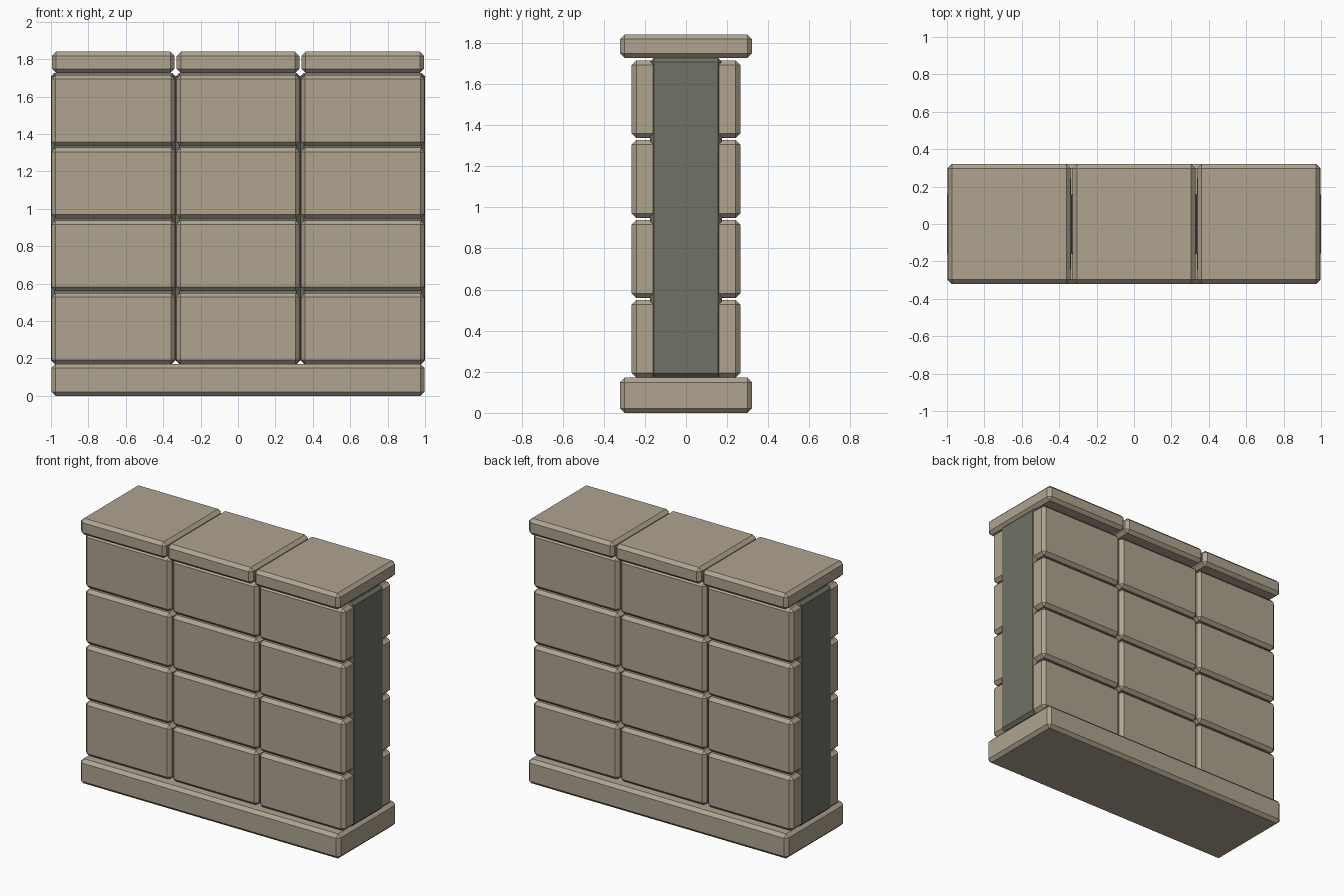
import bpy, bmesh

if "Cube" in bpy.data.objects:
    bpy.data.objects.remove(bpy.data.objects["Cube"])


def material(name, rgb):
    m = bpy.data.materials.new(name)
    m.diffuse_color = (*rgb, 1.0)
    m.use_nodes = True
    m.node_tree.nodes["Principled BSDF"].inputs["Base Color"].default_value = m.diffuse_color
    return m


STONE = material("sandy_stone", (0.43, 0.37, 0.28))
CORE = material("dark_mortar", (0.16, 0.166, 0.13))


def block(name, x, y, z, mat, bevel=0.022):
    """Chamfered box given its (min, max) extent on each axis."""
    bm = bmesh.new()
    bmesh.ops.create_cube(bm, size=1.0)
    for v in bm.verts:
        for i, (lo, hi) in enumerate((x, y, z)):
            v.co[i] = lo if v.co[i] < 0 else hi
    bmesh.ops.bevel(bm, geom=bm.edges[:], offset=bevel, segments=1,
                    profile=0.5, affect='EDGES')
    bmesh.ops.recalc_face_normals(bm, faces=bm.faces[:])
    me = bpy.data.meshes.new(name)
    bm.to_mesh(me)
    bm.free()
    me.materials.append(mat)
    ob = bpy.data.objects.new(name, me)
    bpy.context.collection.objects.link(ob)
    return ob


# Long plinth under the whole wall
block("base", (-0.998, 0.998), (-0.32, 0.32), (0.0, 0.171), STONE)

PITCH = 0.667
for col in range(3):
    cx = (col - 1) * PITCH
    # Dark inner core, one piece per column, touching its neighbours
    block(f"core_{col}", (cx - 0.3335, cx + 0.3335), (-0.176, 0.176),
          (0.171, 1.727), CORE, 0.02)
    # Cap stone
    block(f"cap_{col}", (cx - 0.328, cx + 0.328), (-0.32, 0.32),
          (1.727, 1.84), STONE)
    # Facing stones on the front and back, four rows high
    for row in range(4):
        z0 = 0.171 + row * 0.3885
        for side, y in (("front", (-0.264, -0.12)), ("back", (0.12, 0.264))):
            block(f"{side}_stone_{col}_{row}", (cx - 0.33, cx + 0.33), y,
                  (z0, z0 + 0.379), STONE)
